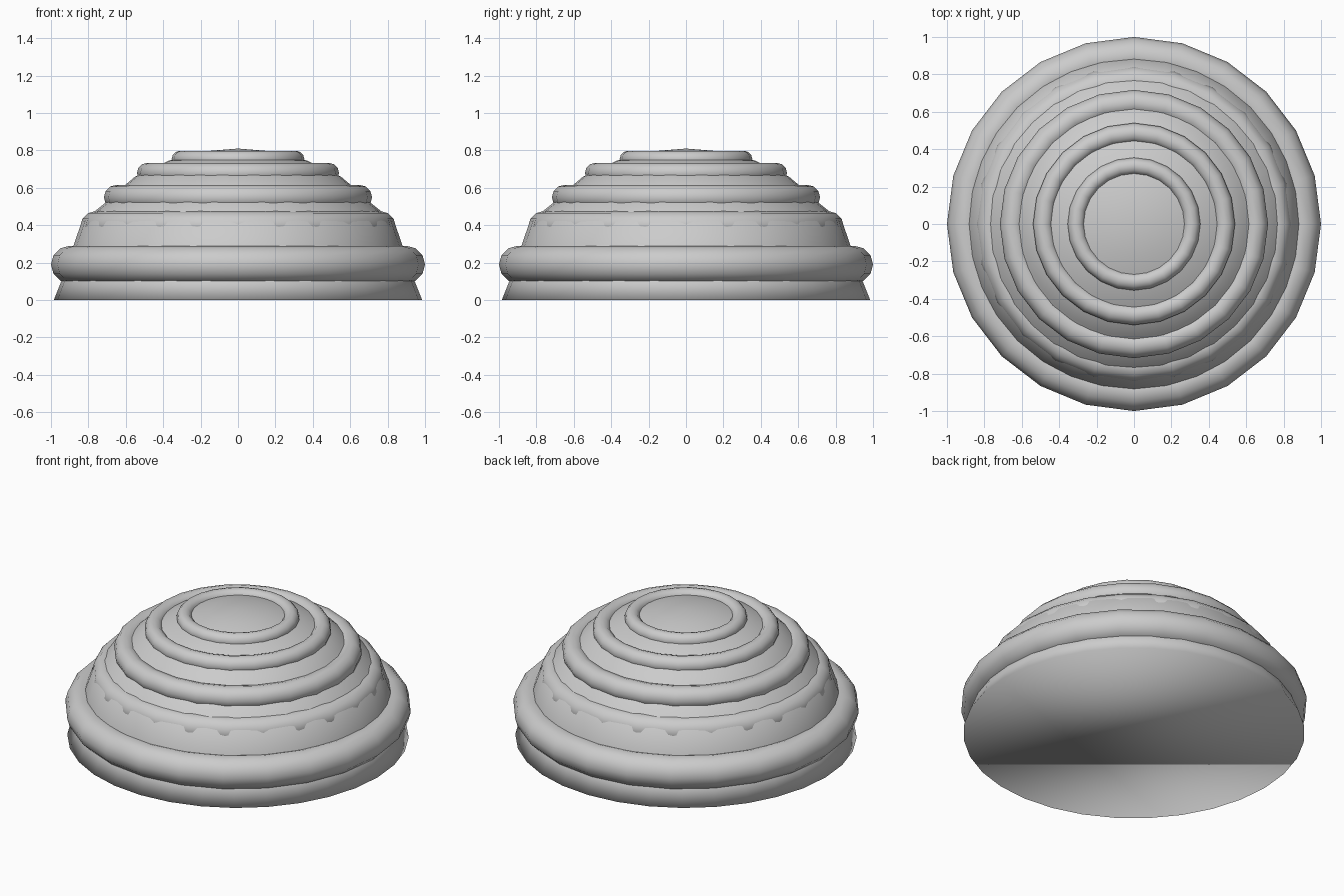
import bpy, bmesh
from math import cos, sin, tau

if "Cube" in bpy.data.objects:
    bpy.data.objects.remove(bpy.data.objects["Cube"])


def lathe(name, profile, sides, closed=False):
    """Spin (radius, z) points around z; a closed profile makes a ring."""
    bm = bmesh.new()
    loops = [[bm.verts.new((r * cos(tau * i / sides), r * sin(tau * i / sides), z))
              for i in range(sides)] for r, z in profile]
    pairs = list(zip(loops, loops[1:]))
    if closed:
        pairs.append((loops[-1], loops[0]))
    for a, b in pairs:
        for i in range(sides):
            j = (i + 1) % sides
            bm.faces.new((a[i], a[j], b[j], b[i]))
    if not closed:
        bm.faces.new(loops[0][::-1])
        tip = bm.verts.new((0, 0, 0.81))
        for i in range(sides):
            bm.faces.new((loops[-1][i], loops[-1][(i + 1) % sides], tip))
    bmesh.ops.recalc_face_normals(bm, faces=bm.faces)
    for f in bm.faces:
        f.smooth = True
    mesh = bpy.data.meshes.new(name)
    bm.to_mesh(mesh)
    bm.free()
    obj = bpy.data.objects.new(name, mesh)
    bpy.context.collection.objects.link(obj)
    return obj


# Solid dome with a flat base
lathe("dome", [(0.985, 0), (0.945, 0.1), (0.88, 0.29), (0.835, 0.42), (0.715, 0.515),
               (0.6, 0.618), (0.55, 0.66), (0.37, 0.745), (0.17, 0.796)], 32)

# Stacked rings: major radius, minor radius, height
rings = [(0.90, 0.10, 0.19), (0.763, 0.08, 0.395), (0.65, 0.067, 0.549),
         (0.487, 0.053, 0.68), (0.31, 0.045, 0.753)]
for n, (big, small, z) in enumerate(rings, 1):
    section = [(big + small * cos(tau * k / 12), z + small * sin(tau * k / 12))
               for k in range(12)]
    lathe(f"ring_{n}", section, 24, closed=True)
